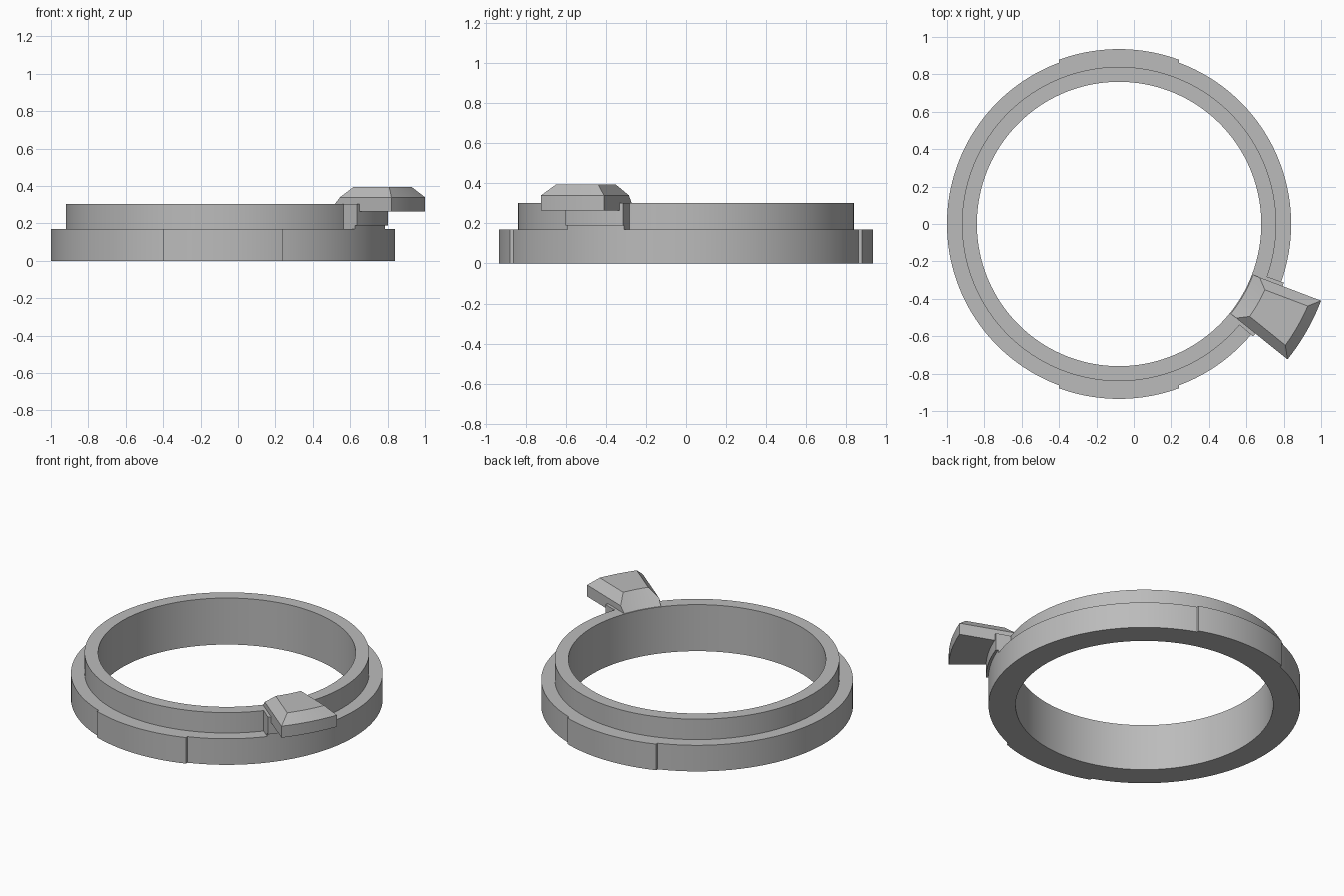
import bpy
import bmesh
from math import sin, cos, radians
from mathutils import Vector

if "Cube" in bpy.data.objects:
    bpy.data.objects.remove(bpy.data.objects["Cube"], do_unlink=True)

CENTRE_X = -0.08      # axis of the ring
LEVER_ANGLE = -29.8   # direction of the lever around the ring

grey = bpy.data.materials.new("plain grey")
grey.use_nodes = True
colour = (0.5, 0.5, 0.5, 1)
grey.diffuse_color = colour
grey.node_tree.nodes["Principled BSDF"].inputs["Base Color"].default_value = colour


def polar(r, angle, z):
    a = radians(angle)
    return Vector((CENTRE_X + r * cos(a), r * sin(a), z))


def loft(name, sections, closed=False, caps=()):
    """Join equal closed sections; caps lists index loops for the two ends."""
    bm = bmesh.new()
    rows = [[bm.verts.new(p) for p in s] for s in sections]
    pairs = list(zip(rows, rows[1:]))
    if closed:
        pairs.append((rows[-1], rows[0]))
    for a, b in pairs:
        n = len(a)
        for i in range(n):
            j = (i + 1) % n
            bm.faces.new((a[i], a[j], b[j], b[i]))
    for loop in caps:
        bm.faces.new([rows[0][i] for i in loop])
        bm.faces.new([rows[-1][i] for i in reversed(loop)])
    bmesh.ops.recalc_face_normals(bm, faces=bm.faces)
    mesh = bpy.data.meshes.new(name)
    bm.to_mesh(mesh)
    bm.free()
    mesh.materials.append(grey)
    obj = bpy.data.objects.new(name, mesh)
    bpy.context.collection.objects.link(obj)
    bpy.ops.object.select_all(action="DESELECT")
    obj.select_set(True)
    bpy.context.view_layer.objects.active = obj
    bpy.ops.object.shade_smooth_by_angle(angle=radians(25))
    return obj


# Stepped ring, with a slightly raised pad at the front and the back
INNER, COLLAR, FLANGE, PAD = 0.76, 0.84, 0.92, 0.935
STEP, TOP = 0.17, 0.303
stations = [(a, FLANGE) for a in range(0, 360, 2)
            if abs(a % 180 - 90) > 20.4]
for middle in (90, 270):
    stations += [(middle + d, PAD) for d in range(-20, 21, 2)]
    stations += [(middle + d, FLANGE) for d in (-20.35, 20.35)]
stations.sort()
loft("stepped_ring",
     [[polar(r, a, z) for r, z in ((INNER, 0), (outer, 0), (outer, STEP),
                                   (COLLAR, STEP), (COLLAR, TOP), (INNER, TOP))]
      for a, outer in stations], closed=True)

# Block on the flange that carries the lever
block = [(0.838, STEP), (FLANGE, STEP), (FLANGE, 0.19),
         (PAD, 0.19), (PAD, TOP), (0.838, TOP)]
loft("lever_block",
     [[polar(r, LEVER_ANGLE + 10.2 * s / 5, z) for r, z in block]
      for s in range(-5, 6)], caps=[range(6)])

# Lever with bevelled top: radius, height and half angle of each corner line
lever = [(0.763, 0.265, 9), (1.155, 0.265, 9), (1.155, 0.34, 9),
         (1.10, 0.395, 6.3), (0.855, 0.395, 5.5), (0.803, 0.34, 9),
         (0.763, 0.30, 9)]
loft("lever",
     [[polar(r, LEVER_ANGLE + half * s / 5, z) for r, z, half in lever]
      for s in range(-5, 6)], caps=[(0, 1, 2, 5, 6), (2, 3, 4, 5)])
